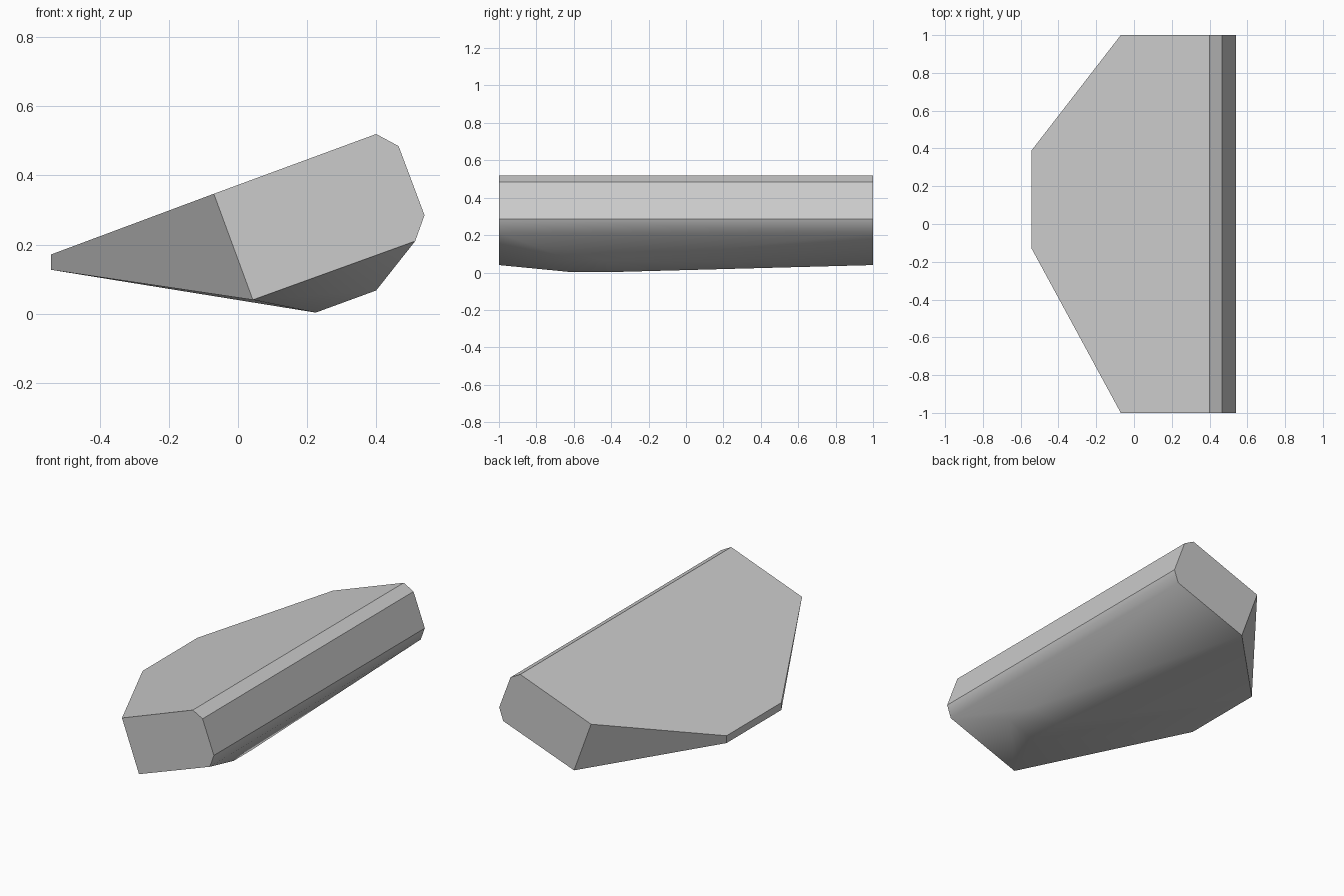
import bpy, bmesh, math

cube = bpy.data.objects.get("Cube")
if cube:
    bpy.data.objects.remove(cube, do_unlink=True)

grey = bpy.data.materials.new("stone_grey")
grey.use_nodes = True
color = (0.6, 0.6, 0.6, 1)
grey.diffuse_color = color
grey.node_tree.nodes["Principled BSDF"].inputs["Base Color"].default_value = color

# Matching end outline (x, z), starting at the upper left
END = [(-0.07, 0.347), (0.40, 0.52), (0.465, 0.485),
       (0.54, 0.285), (0.513, 0.21), (0.043, 0.04)]
# Narrow left edge and keel: (x, z, front y, back y)
LEFT_TOP = (-0.542, 0.171, -0.13, 0.39)
LEFT_LOW = (-0.542, 0.127, -0.13, 0.39)
KEEL = (0.225, 0.003, -0.62, -0.38)
CHINE = (0.40, 0.067, -0.61, -0.43)

bm = bmesh.new()


def pair(x, z, front=-1, back=1):
    return [bm.verts.new((x, y, z)) for y in (front, back)]


a, b, c, d, e, f = [pair(x, z) for x, z in END]
lt, ll, k, h = [pair(*p) for p in (LEFT_TOP, LEFT_LOW, KEEL, CHINE)]

# Long strips joining front and back around the body
ring = [lt, a, b, c, d, e, h, k, ll, lt]
bm.faces.new([lt[0], a[0], b[0], b[1], a[1], lt[1]])
for p, q in zip(ring[2:], ring[3:]):
    bm.faces.new([p[0], q[0], q[1], p[1]])

# End caps, tapered left sides and lower slopes
for i in (0, 1):
    for loop in ((a, b, c, d, e, f), (a, f, ll, lt), (f, k, ll), (f, e, h, k)):
        bm.faces.new([p[i] for p in loop])
bmesh.ops.recalc_face_normals(bm, faces=bm.faces)

mesh = bpy.data.meshes.new("faceted_body")
bm.to_mesh(mesh)
bm.free()
mesh.materials.append(grey)
body = bpy.data.objects.new("faceted_body", mesh)
bpy.context.collection.objects.link(body)

bpy.ops.object.select_all(action='DESELECT')
body.select_set(True)
bpy.context.view_layer.objects.active = body
bpy.ops.object.shade_smooth_by_angle(angle=math.radians(35))
